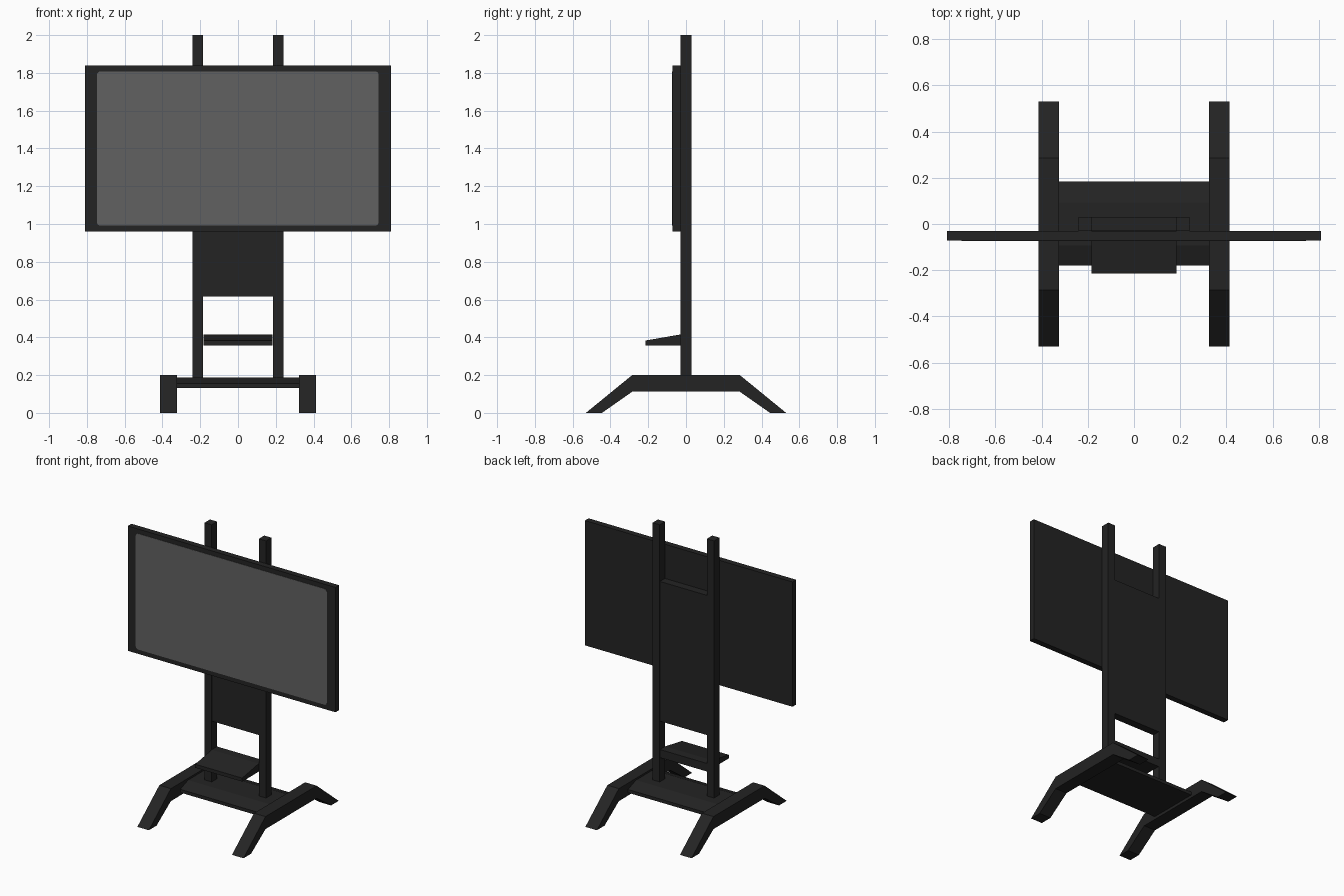
import bpy, math

if "Cube" in bpy.data.objects:
    bpy.data.objects.remove(bpy.data.objects["Cube"])


def material(name, value):
    m = bpy.data.materials.new(name)
    m.diffuse_color = (value, value, value, 1)
    m.use_nodes = True
    m.node_tree.nodes["Principled BSDF"].inputs["Base Color"].default_value = m.diffuse_color
    return m


BLACK = material("matte black", 0.017)
GREY = material("screen grey", 0.12)


def prism(name, outline, lo, hi, axis, mat):
    """Extrude a 2D outline along x (outline is y,z) or along y (outline is x,z)."""
    def place(p, t):
        return (t, p[0], p[1]) if axis == "x" else (p[0], t, p[1])
    n = len(outline)
    verts = [place(p, t) for t in (lo, hi) for p in outline]
    faces = [tuple(range(n))[::-1], tuple(range(n, 2 * n))]
    faces += [(i, (i + 1) % n, n + (i + 1) % n, n + i) for i in range(n)]
    if axis == "y":
        faces = [f[::-1] for f in faces]
    mesh = bpy.data.meshes.new(name)
    mesh.from_pydata(verts, [], faces)
    mesh.materials.append(mat)
    obj = bpy.data.objects.new(name, mesh)
    bpy.context.collection.objects.link(obj)
    return obj


def rect(a0, a1, b0, b1):
    return [(a0, b0), (a1, b0), (a1, b1), (a0, b1)]


def rounded_rect(a0, a1, b0, b1, r, steps=5):
    pts = []
    corners = [(a1 - r, b0 + r, -90), (a1 - r, b1 - r, 0),
               (a0 + r, b1 - r, 90), (a0 + r, b0 + r, 180)]
    for ca, cb, start in corners:
        for i in range(steps + 1):
            t = math.radians(start + 90 * i / steps)
            pts.append((ca + r * math.cos(t), cb + r * math.sin(t)))
    return pts


# Bent feet and upright posts, one on each side
foot = [(-0.53, 0), (-0.445, 0), (-0.285, 0.112), (0.285, 0.112),
        (0.445, 0), (0.53, 0), (0.285, 0.2), (-0.285, 0.2)]
for side, s in (("left", -1), ("right", 1)):
    x0, x1 = sorted((s * 0.324, s * 0.414))
    prism(side + "_foot", foot, x0, x1, "x", BLACK)
    x0, x1 = sorted((s * 0.184, s * 0.24))
    prism(side + "_post", rect(-0.03, 0.03, 0.17, 2.0), x0, x1, "x", BLACK)

# Base plate with sloped front and rear edges
base = [(-0.18, 0.132), (0.183, 0.132), (0.183, 0.155),
        (0.093, 0.187), (-0.093, 0.187), (-0.18, 0.155)]
prism("base_plate", base, -0.324, 0.324, "x", BLACK)

# Sloping shelf between the posts
shelf = [(-0.215, 0.358), (0.028, 0.358), (0.028, 0.415),
         (-0.03, 0.415), (-0.215, 0.383)]
prism("shelf", shelf, -0.183, 0.183, "x", BLACK)

# Mounting panel between the posts
prism("back_panel", rect(-0.028, 0.028, 0.615, 1.6), -0.184, 0.184, "x", BLACK)

# Display housing and its rounded screen plate
prism("display_housing", rect(-0.81, 0.81, 0.96, 1.84), -0.071, -0.03, "y", BLACK)
prism("screen", rounded_rect(-0.747, 0.745, 0.991, 1.808, 0.02), -0.073, -0.0705, "y", GREY)
